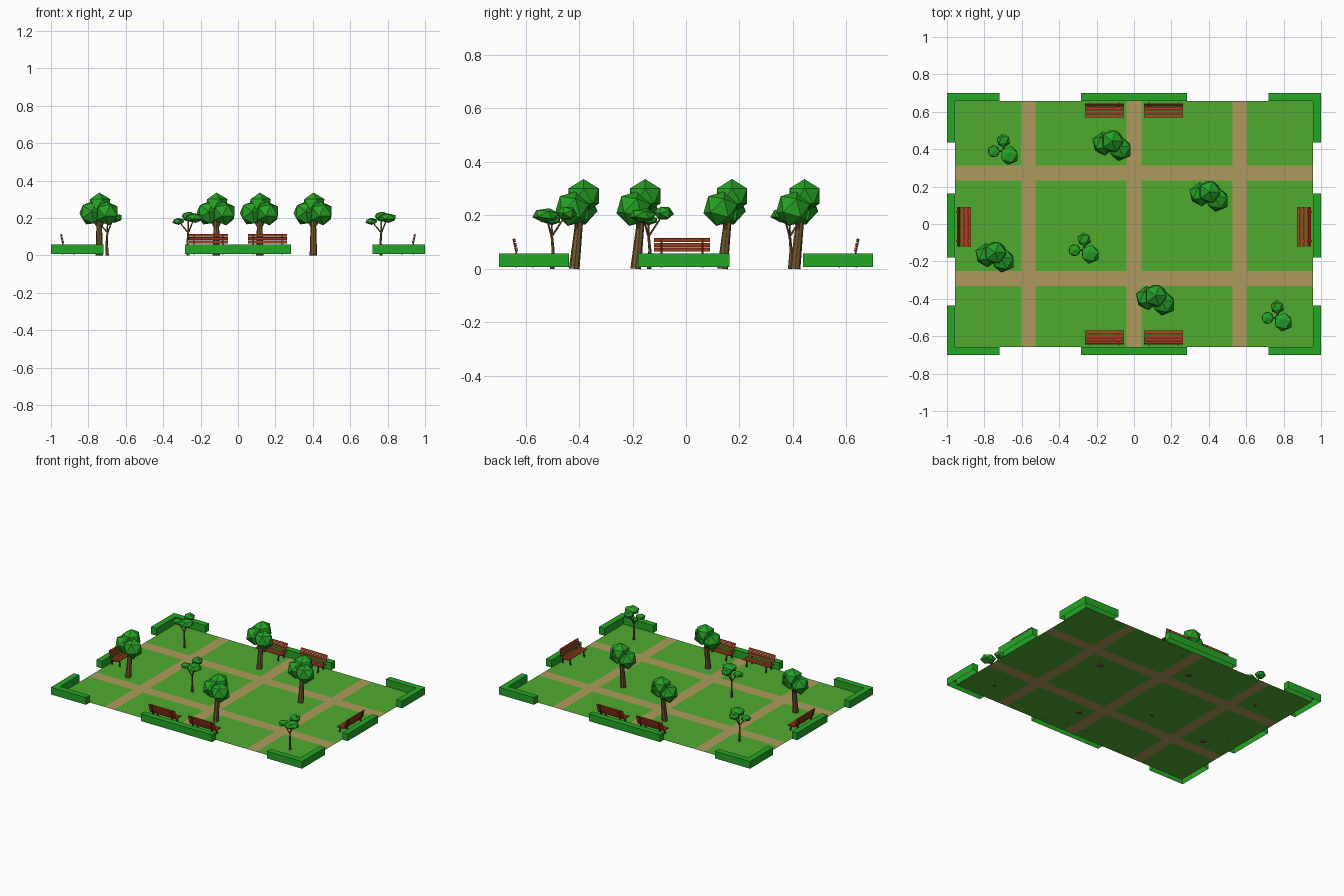
import bpy, bmesh, math
from mathutils import Vector, Matrix

if "Cube" in bpy.data.objects:
    bpy.data.objects.remove(bpy.data.objects["Cube"])

G = 0.006  # ground level; trunks root down to zero


def mat(name, rgb):
    m = bpy.data.materials.new(name)
    m.diffuse_color = (*rgb, 1)
    m.use_nodes = True
    m.node_tree.nodes["Principled BSDF"].inputs["Base Color"].default_value = m.diffuse_color
    return m


GRASS = mat("grass", (0.08, 0.41, 0.03))
PATH = mat("path", (0.43, 0.33, 0.11))
HEDGE = mat("hedge", (0.018, 0.38, 0.02))
LEAF = mat("leaf", (0.02, 0.36, 0.02))
WOOD = mat("bench_wood", (0.42, 0.06, 0.015))
FRAME = mat("bench_frame", (0.12, 0.02, 0.01))
BARK = mat("bark", (0.17, 0.10, 0.03))


def finish(name, bm, *mats):
    me = bpy.data.meshes.new(name)
    bm.to_mesh(me)
    bm.free()
    for m in mats:
        me.materials.append(m)
    ob = bpy.data.objects.new(name, me)
    bpy.context.collection.objects.link(ob)
    return ob


def box(bm, c, s, tilt=0):
    M = Matrix.Translation(c) @ Matrix.Rotation(tilt, 4, 'X') @ Matrix.Diagonal((*s, 1))
    bmesh.ops.create_cube(bm, size=1, matrix=M)


def limb(bm, a, b, r1, r2, sides):
    a, b = Vector(a), Vector(b)
    d = b - a
    M = Matrix.Translation((a + b) / 2) @ d.to_track_quat('Z', 'Y').to_matrix().to_4x4()
    bmesh.ops.create_cone(bm, cap_ends=True, segments=sides, radius1=r1, radius2=r2,
                          depth=d.length, matrix=M)


def copies(ob, places):
    # first place takes the object itself, the rest share its mesh
    for i, (x, y, turn) in enumerate(places):
        o = ob if i == 0 else ob.copy()
        if i:
            bpy.context.collection.objects.link(o)
        o.location = (x, y, 0)
        o.rotation_euler.z = math.radians(turn)


# Lawn sheet split by the paths
xs = [-0.957, -0.604, -0.527, -0.041, 0.041, 0.527, 0.604, 0.957]
ys = [-0.657, -0.332, -0.252, 0.232, 0.312, 0.657]
bm = bmesh.new()
grid = [[bm.verts.new((x, y, G)) for x in xs] for y in ys]
for j in range(len(ys) - 1):
    for i in range(len(xs) - 1):
        f = bm.faces.new((grid[j][i], grid[j][i + 1], grid[j + 1][i + 1], grid[j + 1][i]))
        f.material_index = 1 if i % 2 or j % 2 else 0
finish("lawn", bm, GRASS, PATH)


# Hedges: outline raised to a top, open underneath
def hedge(name, outline):
    bm = bmesh.new()
    f = bm.faces.new([bm.verts.new((x, y, G)) for x, y in outline])
    ret = bmesh.ops.extrude_face_region(bm, geom=[f])
    top = [v for v in ret["geom"] if isinstance(v, bmesh.types.BMVert)]
    bmesh.ops.translate(bm, verts=top, vec=(0, 0, 0.052))
    bmesh.ops.recalc_face_normals(bm, faces=bm.faces)
    low = [f for f in bm.faces if all(v.co.z < G + 0.001 for v in f.verts)]
    bmesh.ops.delete(bm, geom=low, context='FACES_ONLY')
    bmesh.ops.recalc_face_normals(bm, faces=bm.faces)
    if max(bm.faces, key=lambda f: f.calc_center_median().z).normal.z < 0:
        bmesh.ops.reverse_faces(bm, faces=bm.faces)
    finish(name, bm, HEDGE)


for sx in (-1, 1):
    for sy in (-1, 1):
        L = [(1, 0.7), (0.72, 0.7), (0.72, 0.657), (0.957, 0.657), (0.957, 0.437), (1, 0.437)]
        hedge("corner_hedge", [(sx * x, sy * y) for x, y in L])
    hedge("side_hedge", [(sx * x, y) for x, y in ((0.957, -0.18), (1, -0.18), (1, 0.163), (0.957, 0.163))])
    hedge("long_hedge", [(x, sx * y) for x, y in ((-0.283, 0.657), (0.283, 0.657), (0.283, 0.7), (-0.283, 0.7))])

# Benches: slats on two frames, back towards +y
bm = bmesh.new()
for y in (-0.028, -0.008, 0.012):
    box(bm, (0, y, 0.053), (0.21, 0.017, 0.006))
for k in range(3):
    box(bm, (0, 0.026 + k * 0.004, 0.072 + k * 0.0175), (0.21, 0.005, 0.0145), -0.22)
slats = finish("bench_slats", bm, WOOD)
bm = bmesh.new()
for x in (-0.077, 0.077):
    box(bm, (x, -0.03, 0.028), (0.007, 0.007, 0.046), -0.12)
    box(bm, (x, 0.028, 0.028), (0.007, 0.007, 0.046), -0.12 * -1)
    box(bm, (x, -0.002, 0.047), (0.007, 0.064, 0.006))
    box(bm, (x, 0.0335, 0.08), (0.007, 0.005, 0.065), -0.22)
frame = finish("bench_frame", bm, FRAME)
spots = [(sx * 0.158, sy * 0.606, 0 if sy > 0 else 180) for sx in (-1, 1) for sy in (-1, 1)]
spots += [(0.908, -0.015, -90), (-0.908, -0.015, 90)]
copies(slats, spots)
copies(frame, spots)


# Trees: trunk plus faceted leaf clumps (x, y, z, radius, height radius)
def crown(name, clumps):
    bm = bmesh.new()
    for i, (x, y, z, r, h) in enumerate(clumps):
        M = (Matrix.Translation((x, y, z)) @ Matrix.Diagonal((r, r, h, 1))
             @ Matrix.Rotation(0.9 * i, 4, 'Z') @ Matrix.Rotation(0.5 * i, 4, 'X'))
        bmesh.ops.create_icosphere(bm, subdivisions=1, radius=1.06, matrix=M)
    return finish(name, bm, LEAF)


# Big trees
big_crown = crown("big_tree_crown", [(0.0, 0.025, 0.272, 0.063, 0.06),
                                     (-0.045, 0.012, 0.225, 0.062, 0.064),
                                     (0.043, -0.018, 0.225, 0.063, 0.064)])
bm = bmesh.new()
limb(bm, (0, -0.01, 0), (0, 0.013, 0.22), 0.02, 0.013, 8)
limb(bm, (0, 0.004, 0.14), (-0.04, 0.01, 0.21), 0.008, 0.005, 6)
limb(bm, (0, 0.004, 0.14), (0.04, -0.015, 0.21), 0.008, 0.005, 6)
big_trunk = finish("big_tree_trunk", bm, BARK)
spots = [(-0.116, 0.418, 0), (0.403, 0.147, 0), (-0.742, -0.178, 0), (0.116, -0.408, 0)]
copies(big_crown, spots)
copies(big_trunk, spots)

# Small trees with forked branches
small = [(-0.048, -0.002, 0.182, 0.034, 0.018),
         (0.004, 0.055, 0.208, 0.036, 0.026),
         (0.036, -0.024, 0.200, 0.050, 0.026)]
small_crown = crown("small_tree_crown", small)
bm = bmesh.new()
limb(bm, (0.003, 0, 0), (0, 0.003, 0.07), 0.009, 0.006, 6)
limb(bm, (0, 0.003, 0.068), (0.004, -0.002, 0.125), 0.006, 0.005, 6)
for x, y, z, r, h in small:
    limb(bm, (0.004, -0.002, 0.12), (x, y, z), 0.0045, 0.003, 5)
small_trunk = finish("small_tree_trunk", bm, BARK)
spots = [(-0.702, 0.39, 0), (-0.27, -0.138, 0), (0.762, -0.5, 0)]
copies(small_crown, spots)
copies(small_trunk, spots)
